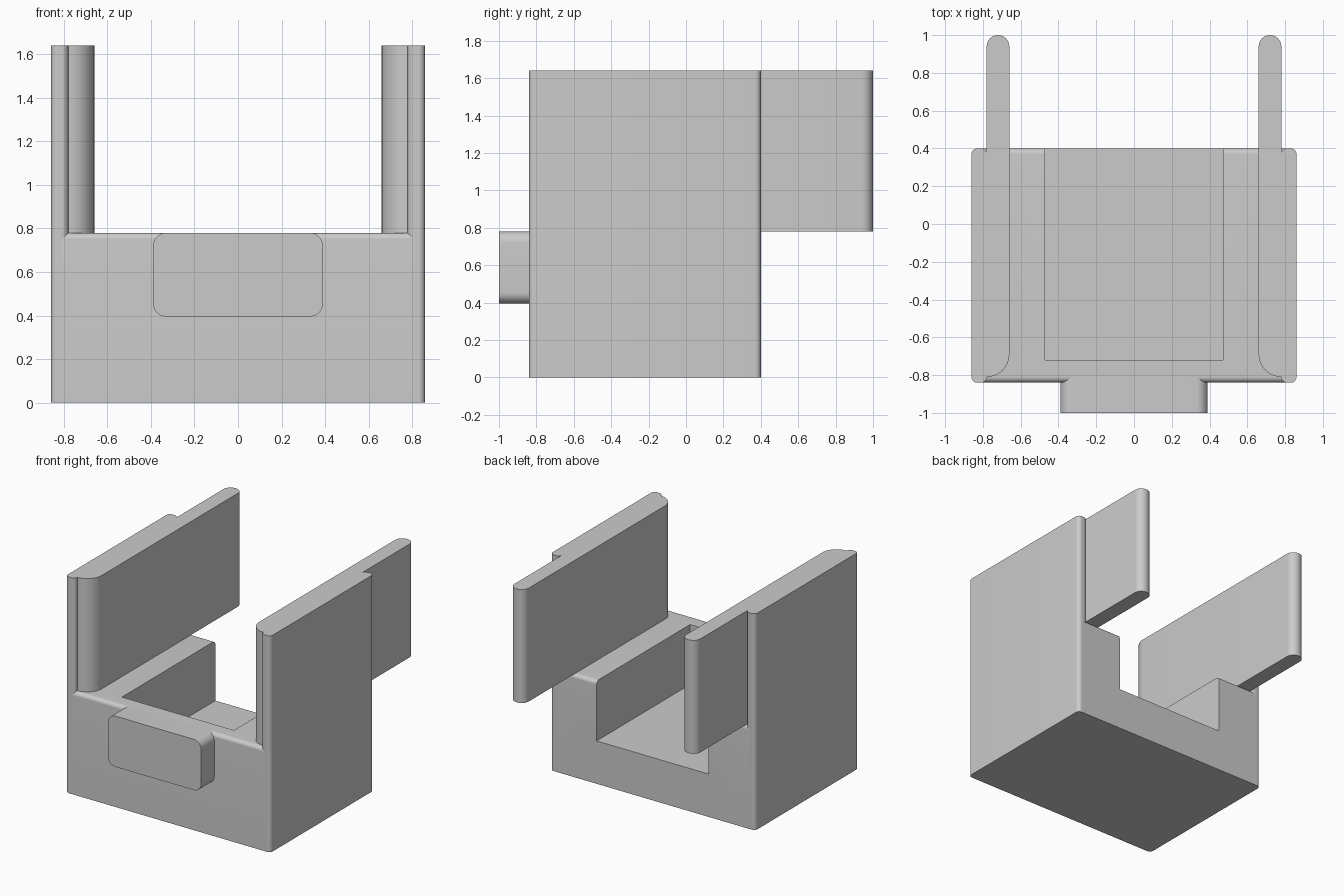
import bpy
import bmesh
from math import pi, sin, cos, radians
from mathutils import Vector

cube = bpy.data.objects.get("Cube")
if cube:
    bpy.data.objects.remove(cube, do_unlink=True)

GREY = (0.6, 0.6, 0.6, 1.0)
grey = bpy.data.materials.new("plain_grey")
grey.use_nodes = True
grey.diffuse_color = GREY
grey.node_tree.nodes["Principled BSDF"].inputs["Base Color"].default_value = GREY


def rounded_rect(u0, u1, v0, v1, radii, steps=10):
    """Outline anticlockwise from lower left, with one radius per corner."""
    corners = [(u0, v0, 1, 1), (u1, v0, -1, 1), (u1, v1, -1, -1), (u0, v1, 1, -1)]
    points = []
    for i, ((u, v, su, sv), r) in enumerate(zip(corners, radii)):
        if r == 0:
            points.append((u, v))
            continue
        for k in range(steps + 1):
            a = pi + (i + k / steps) * pi / 2
            points.append((u + su * r + r * cos(a), v + sv * r + r * sin(a)))
    return points


def extrude(name, outline, axis, start, end):
    """Extrude a flat outline along the x, y or z axis."""
    place = {"x": lambda u, v: (start, u, v),
             "y": lambda u, v: (u, start, v),
             "z": lambda u, v: (u, v, start)}[axis]
    shift = Vector([(end - start) * (axis == a) for a in "xyz"])
    bm = bmesh.new()
    face = bm.faces.new([bm.verts.new(place(u, v)) for u, v in outline])
    moved = bmesh.ops.extrude_face_region(bm, geom=[face])["geom"]
    bmesh.ops.translate(bm, vec=shift,
                        verts=[g for g in moved if isinstance(g, bmesh.types.BMVert)])
    bmesh.ops.remove_doubles(bm, verts=bm.verts, dist=0.0001)
    bmesh.ops.recalc_face_normals(bm, faces=bm.faces)
    mesh = bpy.data.meshes.new(name)
    bm.to_mesh(mesh)
    bm.free()
    mesh.materials.append(grey)
    obj = bpy.data.objects.new(name, mesh)
    bpy.context.collection.objects.link(obj)
    return obj


def smooth(obj):
    bpy.ops.object.select_all(action="DESELECT")
    obj.select_set(True)
    bpy.context.view_layer.objects.active = obj
    bpy.ops.object.shade_smooth_by_angle(angle=radians(30))


BASE_TOP, TOP = 0.78, 1.64
FRONT, BACK = -0.84, 0.40
ROUND = 0.03

# Base block with rounded upper front and back edges
base = extrude("base_block",
               rounded_rect(FRONT, BACK, 0, BASE_TOP, (0, 0, ROUND, ROUND)),
               "x", -0.815, 0.815)

# Channel cut into the base, open at the top and back
cutter = extrude("channel_cutter",
                 rounded_rect(-0.47, 0.47, -0.72, 0.6, (0, 0, 0, 0)), "z", 0.325, 1.0)
cutter.hide_render = True
cutter.hide_viewport = True
cut = base.modifiers.new("channel", "BOOLEAN")
cut.operation = "DIFFERENCE"
cut.solver = "EXACT"
cut.object = cutter
smooth(base)

# Outer walls and the inner plates that reach out behind them
for side, sign in (("left", 1), ("right", -1)):
    wall = rounded_rect(0.78, 0.86, FRONT, BACK, (ROUND,) * 4)
    plate = rounded_rect(0.66, 0.78, -0.81, 1.0, (0.12, 0, 0.06, 0.06))
    for part, outline, bottom in (("outer_wall", wall, 0),
                                  ("inner_plate", plate, BASE_TOP)):
        mirrored = [(sign * x, y) for x, y in outline]
        smooth(extrude(f"{side}_{part}", mirrored, "z", bottom, TOP))

# Front tab, flush with the top of the base
smooth(extrude("front_tab",
               rounded_rect(-0.39, 0.39, 0.395, BASE_TOP, (0.06,) * 4),
               "y", -1.0, FRONT + ROUND))
